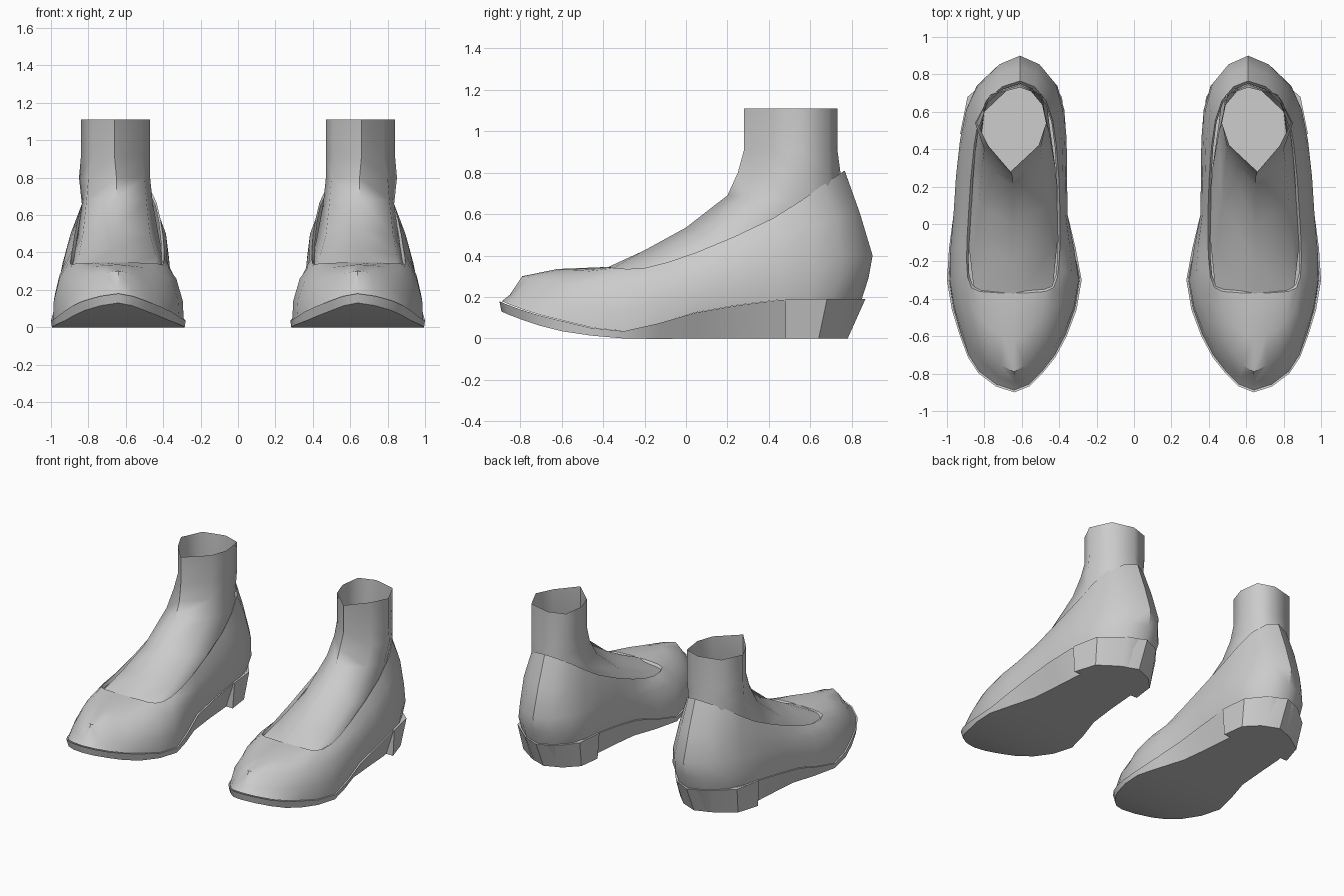
import bpy
import bmesh
import math
from mathutils import Vector

default_cube = bpy.data.objects.get("Cube")
if default_cube:
    bpy.data.objects.remove(default_cube, do_unlink=True)

# One plain grey for everything
grey = bpy.data.materials.new("plain_grey")
grey.use_nodes = True
colour = (0.6, 0.6, 0.6, 1.0)
grey.diffuse_color = colour
grey.node_tree.nodes["Principled BSDF"].inputs["Base Color"].default_value = colour


def ring_points(stations, steps=1):
    """Closed ring from rows of (y, inner x, outer x, z), running front to back."""
    outer = [Vector((x_out, y, z)) for y, x_in, x_out, z in stations]
    inner = [Vector((x_in, y, z)) for y, x_in, x_out, z in stations[1:-1]]
    control = outer + inner[::-1]
    count = len(control)
    points = []
    for i in range(count):
        a, b, c, d = (control[(i + k) % count] for k in (-1, 0, 1, 2))
        for s in range(steps):
            t = s / steps
            # Catmull-Rom curve through the control points
            points.append(b + t * (c - a) / 2
                          + t * t * (a - b * 2.5 + c * 2 - d / 2)
                          + t * t * t * (b * 3 - a - c * 3 + d) / 2)
    return points


def cap(bm, ring):
    """Close a ring with strips running from the inner to the outer side."""
    count = len(ring)
    for i in range(count // 2):
        face = []
        for vert in (ring[i], ring[i + 1], ring[-i - 1], ring[-i % count]):
            if vert not in face:
                face.append(vert)
        bm.faces.new(face)


def loft(name, rings, cap_first=False, cap_last=False, angle=40):
    """Skin a stack of rings, once for each foot."""
    for side, sign in (("left", 1), ("right", -1)):
        bm = bmesh.new()
        loops = [[bm.verts.new((p.x * sign, p.y, p.z)) for p in ring] for ring in rings]
        for low, high in zip(loops, loops[1:]):
            for i in range(len(low)):
                j = (i + 1) % len(low)
                bm.faces.new((low[i], low[j], high[j], high[i]))
        if cap_first:
            cap(bm, loops[0])
        if cap_last:
            cap(bm, loops[-1])
        bmesh.ops.recalc_face_normals(bm, faces=bm.faces)
        mesh = bpy.data.meshes.new(side + "_" + name)
        bm.to_mesh(mesh)
        bm.free()
        mesh.materials.append(grey)
        obj = bpy.data.objects.new(side + "_" + name, mesh)
        bpy.context.collection.objects.link(obj)
        bpy.ops.object.select_all(action="DESELECT")
        obj.select_set(True)
        bpy.context.view_layer.objects.active = obj
        bpy.ops.object.shade_smooth_by_angle(angle=math.radians(angle))


def moved(ring, inset, drop):
    """Copy of a ring pulled towards its middle and lowered."""
    middle = sum(ring, Vector()) / len(ring)
    result = []
    for point in ring:
        inward = Vector((middle.x - point.x, middle.y - point.y, 0)).normalized()
        result.append(point + inward * inset - Vector((0, 0, drop)))
    return result


# Sole: a sprung toe, a slanting arch and a flat underside
welt = ring_points([
    (-.9, .64, .64, .18), (-.8, .49, .83, .14), (-.6, .36, .93, .085),
    (-.3, .28, 1, .035), (.05, .355, .965, .125), (.45, .37, .93, .185),
    (.72, .42, .84, .19), (.86, .61, .61, .19)], 2)
tread = ring_points([
    (-.89, .64, .64, .13), (-.79, .5, .82, .09), (-.6, .365, .925, .035),
    (-.3, .285, .995, 0), (.05, .39, .9, 0), (.45, .43, .87, 0),
    (.68, .46, .8, 0), (.77, .61, .61, 0)], 2)
loft("sole", [welt, tread], cap_first=True, cap_last=True)

# Heel block with a straight front and a raked back
heel_top = ring_points([
    (.48, .61, .61, .19), (.481, .365, .93, .19), (.68, .385, .89, .19),
    (.8, .48, .75, .19), (.865, .61, .61, .19)])
heel_base = ring_points([
    (.48, .61, .61, 0), (.481, .38, .92, 0), (.64, .4, .87, 0),
    (.73, .49, .74, 0), (.78, .61, .61, 0)])
loft("heel", [heel_top, heel_base], cap_first=True, cap_last=True, angle=30)

# Upper: skinned from the welt to the opening, with a turned-in rim
lower_side = ring_points([
    (-.85, .64, .64, .21), (-.75, .5, .8, .2), (-.57, .37, .92, .17),
    (-.3, .295, .985, .14), (.05, .355, .965, .2), (.45, .36, .93, .27),
    (.74, .41, .84, .28), (.88, .61, .61, .29)], 2)
upper_side = ring_points([
    (-.79, .64, .64, .3), (-.69, .53, .78, .28), (-.52, .41, .89, .26),
    (-.28, .33, .955, .26), (.05, .365, .945, .3), (.45, .37, .92, .38),
    (.75, .42, .82, .4), (.9, .61, .61, .4)], 2)
shoulder = ring_points([
    (-.62, .64, .64, .335), (-.56, .55, .77, .325), (-.45, .45, .86, .315),
    (-.25, .37, .92, .315), (.05, .38, .92, .36), (.45, .385, .895, .5),
    (.72, .45, .81, .58), (.84, .61, .61, .6)], 2)
opening = ring_points([
    (-.37, .64, .64, .345), (-.365, .53, .77, .345), (-.34, .43, .87, .34),
    (-.2, .4, .895, .34), (.05, .395, .885, .415), (.42, .415, .855, .58),
    (.66, .47, .79, .74), (.765, .61, .61, .81)], 2)
loft("upper", [moved(welt, .012, 0), lower_side, upper_side, shoulder, opening,
               moved(opening, .015, .02)])

# Foot: an eight-sided open ankle flowing down into the instep
ankle_top = ring_points([
    (.28, .66, .66, 1.11), (.42, .51, .78, 1.11), (.54, .47, .84, 1.11),
    (.69, .49, .77, 1.11), (.73, .61, .61, 1.11)])
ankle_low = moved(ankle_top, 0, .2)
ankle_bone = ring_points([
    (.25, .65, .65, .8), (.4, .5, .8, .8), (.54, .47, .85, .8),
    (.69, .5, .77, .8), (.745, .61, .61, .8)])
instep_high = ring_points([
    (.2, .65, .65, .69), (.33, .49, .81, .68), (.5, .455, .835, .66),
    (.68, .5, .77, .66), (.76, .61, .61, .66)])
instep_mid = ring_points([
    (0, .65, .65, .535), (.1, .47, .83, .49), (.3, .42, .86, .47),
    (.66, .47, .79, .5), (.78, .61, .61, .5)])
instep_low = ring_points([
    (-.2, .65, .65, .425), (-.12, .44, .85, .385), (.1, .405, .88, .4),
    (.6, .46, .8, .4), (.78, .61, .61, .4)])
toe_line = ring_points([
    (-.45, .64, .64, .31), (-.4, .44, .85, .31), (-.1, .41, .885, .33),
    (.6, .46, .8, .3), (.78, .61, .61, .3)])
loft("foot", [ankle_top, ankle_low, ankle_bone, instep_high, instep_mid,
              instep_low, toe_line], cap_last=True, angle=70)
